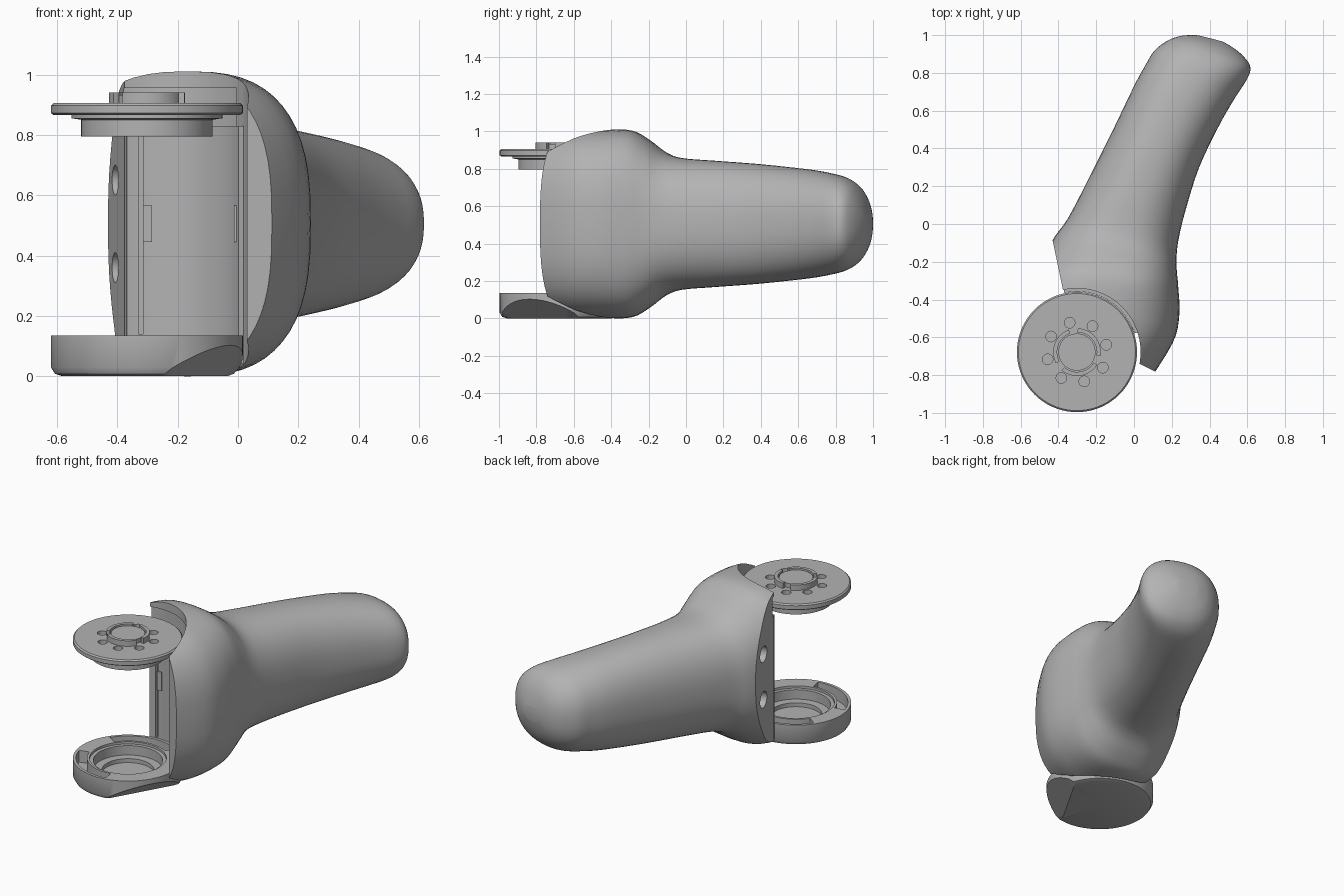
import bpy, bmesh, math
from mathutils import Vector

if "Cube" in bpy.data.objects:
    bpy.data.objects.remove(bpy.data.objects["Cube"])

GREY = (0.45, 0.45, 0.45, 1)
mat = bpy.data.materials.new("plain grey")
mat.use_nodes = True
mat.diffuse_color = GREY
mat.node_tree.nodes["Principled BSDF"].inputs["Base Color"].default_value = GREY

AX, AY = -0.302, -0.678   # hinge axis
MID = 0.505               # mid height of the grip


def make(name, bm):
    bmesh.ops.recalc_face_normals(bm, faces=bm.faces)
    me = bpy.data.meshes.new(name)
    bm.to_mesh(me)
    bm.free()
    me.materials.append(mat)
    ob = bpy.data.objects.new(name, me)
    bpy.context.collection.objects.link(ob)
    return ob


def select(ob):
    bpy.ops.object.select_all(action='DESELECT')
    ob.select_set(True)
    bpy.context.view_layer.objects.active = ob


def smooth(ob, angle=32):
    select(ob)
    bpy.ops.object.shade_smooth_by_angle(angle=math.radians(angle))


def cut(ob, cutters):
    for c in cutters:
        select(ob)
        mod = ob.modifiers.new("cut", 'BOOLEAN')
        mod.operation, mod.solver, mod.object = 'DIFFERENCE', 'EXACT', c
        bpy.ops.object.modifier_apply(modifier=mod.name)
        bpy.data.objects.remove(c)


def lathe(name, profile, seg=72):
    """Closed solid turned around the hinge axis; the profile ends lie on the axis."""
    bm = bmesh.new()
    rings = []
    for r, z in profile:
        n = seg if r > 0 else 1
        rings.append([bm.verts.new((AX + r * math.cos(i * math.tau / seg),
                                    AY + r * math.sin(i * math.tau / seg), z)) for i in range(n)])
    for a, b in zip(rings, rings[1:]):
        for i in range(seg):
            j = (i + 1) % seg
            loop = [a[i % len(a)], a[j % len(a)], b[j % len(b)], b[i % len(b)]]
            bm.faces.new(list(dict.fromkeys(loop)))
    return make(name, bm)


def drum(name, r, z0, z1):
    return lathe(name, [(0, z0), (r, z0), (r, z1), (0, z1)])


def arc_block(name, r0, r1, a0, a1, z0, z1, seg=20):
    bm = bmesh.new()
    sections = []
    for i in range(seg + 1):
        t = math.radians(a0 + (a1 - a0) * i / seg)
        sections.append([bm.verts.new((AX + r * math.cos(t), AY + r * math.sin(t), z))
                         for r, z in ((r0, z0), (r1, z0), (r1, z1), (r0, z1))])
    for a, b in zip(sections, sections[1:]):
        for k in range(4):
            bm.faces.new((a[k], a[k - 1], b[k - 1], b[k]))
    bm.faces.new(sections[0])
    bm.faces.new(sections[-1])
    return make(name, bm)


def rod(name, center, direction, r, depth):
    bm = bmesh.new()
    bmesh.ops.create_cone(bm, cap_ends=True, segments=32, radius1=r, radius2=r, depth=depth)
    ob = make(name, bm)
    ob.location = center
    ob.rotation_euler = Vector(direction).to_track_quat('Z', 'Y').to_euler()
    return ob


def box(name, center, size):
    bm = bmesh.new()
    bmesh.ops.create_cube(bm, size=1)
    bmesh.ops.scale(bm, vec=size, verts=bm.verts)
    bmesh.ops.translate(bm, vec=center, verts=bm.verts)
    return make(name, bm)


def slice_off(bm, co, no):
    res = bmesh.ops.bisect_plane(bm, geom=bm.verts[:] + bm.edges[:] + bm.faces[:], dist=1e-5,
                                 plane_co=co, plane_no=no, clear_outer=True)
    edges = [e for e in res["geom_cut"] if isinstance(e, bmesh.types.BMEdge)]
    bmesh.ops.holes_fill(bm, edges=edges, sides=0)


# Grip: lofted sections given as left xy, right xy, half height
stations = [
    (-.62, -.66, .06, -.86, .468), (-.62, -.52, .205, -.63, .498), (-.60, -.38, .24, -.48, .505),
    (-.54, -.25, .234, -.33, .499), (-.475, -.16, .226, -.24, .45), (-.415, -.06, .226, -.16, .382),
    (-.35, .03, .238, -.07, .352), (-.25, .22, .275, .08, .338), (-.12, .48, .345, .30, .32),
    (0, .73, .45, .52, .295), (.06, .84, .53, .66, .275), (.11, .92, .60, .77, .25),
    (.18, .972, .616, .83, .212), (.245, .995, .585, .882, .16), (.30, 1.0, .53, .93, .1),
    (.34, .999, .47, .966, .045)]


def spline(p, t):
    i = min(int(t), len(p) - 2)
    f = t - i
    a, b, c, d = (p[max(0, min(len(p) - 1, i + k))] for k in (-1, 0, 1, 2))
    return [y + f / 2 * (z - x + f * (2 * x - 5 * y + 4 * z - w + f * (3 * (y - z) + w - x)))
            for x, y, z, w in zip(a, b, c, d)]


bm = bmesh.new()
rings = []
STEP, SEG = 4, 56
for s in range((len(stations) - 1) * STEP + 1):
    lx, ly, rx, ry, h = spline(stations, s / STEP)
    e = 2 / (2.7 - 0.4 * min(1, max(0, s / STEP - 3) / 4))
    ring = []
    for k in range(SEG):
        t = math.tau * k / SEG
        c, q = math.cos(t), math.sin(t)
        u = 0.5 + 0.5 * math.copysign(abs(c) ** e, c)
        ring.append(bm.verts.new((lx + (rx - lx) * u, ly + (ry - ly) * u,
                                  MID + h * math.copysign(abs(q) ** e, q))))
    rings.append(ring)
for a, b in zip(rings, rings[1:]):
    for k in range(SEG):
        bm.faces.new((a[k], a[k - 1], b[k - 1], b[k]))
bm.faces.new(rings[0])
bm.faces.new(rings[-1])
side = Vector((-.979, -.204, 0))
slice_off(bm, (-.43, -.09, 0), side)
slice_off(bm, (.03, -.74, 0), (-.45, -.9, 0))
grip = make("grip", bm)
cut(grip, [drum("pocket_cutter", .337, -.1, 1.2),
           arc_block("disc_clearance_cutter", .3, .358, 28, 150, .83, .955)]
    + [rod("screw_hole_cutter", (-.407, -.2, z), side, .05, .16) for z in (.36, .65)])
smooth(grip)

# Curved liner of the pocket with a groove and two small tabs
liner = arc_block("pocket_liner", .32, .345, 18, 102, .04, .83)
cut(liner, [box("groove_cutter", (-.322, -.35, .47), (.014, .04, .66))])
smooth(liner)
box("left_wall_tab", (-.30, -.35, .505), (.03, .03, .12))
box("right_wall_tab", (.005, -.545, .505), (.035, .03, .12))

# Lower hinge cup with bowl, slots and a slanted underside
cup = lathe("hinge_cup", [(0, 0), (.28, 0), (.305, .008), (.318, .03), (.318, .135), (.222, .135),
                          (.222, .12), (.2, .12), (.2, .06), (.15, .06), (.15, .035), (0, .035)])
bm = bmesh.new()
bm.from_mesh(cup.data)
slice_off(bm, (AX + .19 * .87, AY - .19 * .5, 0), Vector((.7, -.4, -1)).normalized())
bm.to_mesh(cup.data)
bm.free()
cut(cup, [arc_block("slot_cutter", .237, .3, a, a + 85, .06, .2) for a in (60, 195)])
smooth(cup)

# Upper hinge disc with hub below and a ring of holes
disc = lathe("hinge_disc", [(0, .795), (.218, .795), (.218, .85), (.25, .855), (.25, .866),
                            (.31, .866), (.318, .872), (.318, .897), (.31, .905), (0, .905)])
holes = []
for i in range(8):
    t = math.radians(14 + 45 * i)
    holes.append(rod("hole_cutter", (AX + .16 * math.cos(t), AY + .16 * math.sin(t), .9),
                     (0, 0, 1), .028, .12))
cut(disc, holes)
smooth(disc)

# Raised centre post and split collar
smooth(drum("centre_post", .098, .89, .932))
for i in range(3):
    smooth(arc_block("collar_segment", .105, .126, 120 * i - 10, 120 * i + 88, .89, .94))
